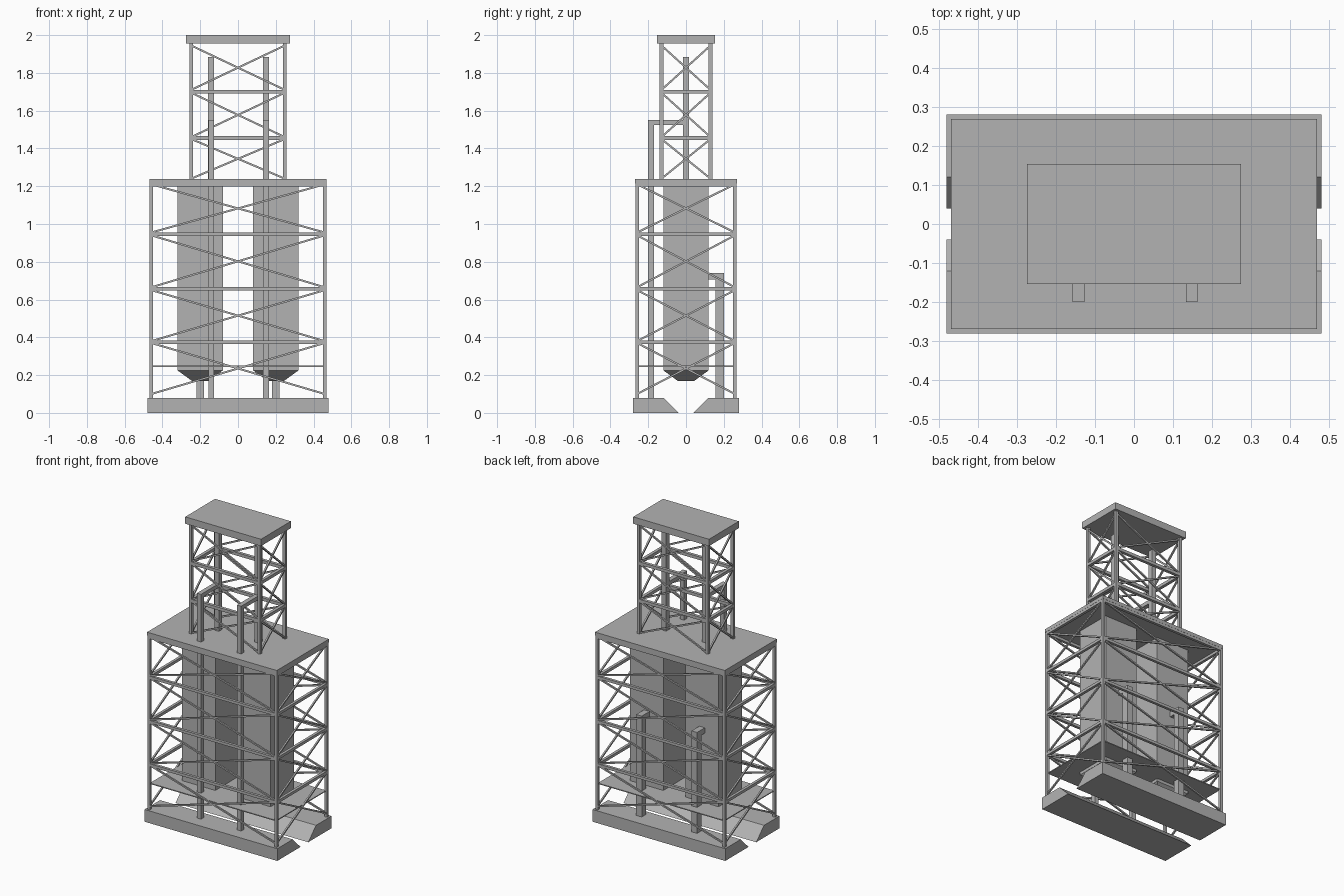
import bpy, bmesh
from mathutils import Vector

cube = bpy.data.objects.get("Cube")
if cube:
    bpy.data.objects.remove(cube, do_unlink=True)

grey = bpy.data.materials.new("plain grey")
grey.use_nodes = True
colour = (0.45, 0.45, 0.45, 1)
grey.diffuse_color = colour
grey.node_tree.nodes["Principled BSDF"].inputs["Base Color"].default_value = colour


def finish(name, bm):
    bmesh.ops.recalc_face_normals(bm, faces=bm.faces)
    mesh = bpy.data.meshes.new(name)
    bm.to_mesh(mesh)
    bm.free()
    mesh.materials.append(grey)
    obj = bpy.data.objects.new(name, mesh)
    bpy.context.scene.collection.objects.link(obj)
    return obj


def add_box(bm, lo, hi):
    lo, hi = Vector(lo), Vector(hi)
    verts = bmesh.ops.create_cube(bm, size=1)["verts"]
    bmesh.ops.scale(bm, vec=hi - lo, verts=verts)
    bmesh.ops.translate(bm, vec=(lo + hi) / 2, verts=verts)
    return verts


def add_bar(bm, start, end, width):
    """Square bar between two points."""
    start, end = Vector(start), Vector(end)
    axis = end - start
    verts = bmesh.ops.create_cube(bm, size=1)["verts"]
    bmesh.ops.scale(bm, vec=(width, width, axis.length), verts=verts)
    bmesh.ops.rotate(bm, matrix=axis.to_track_quat("Z", "Y").to_matrix(), verts=verts)
    bmesh.ops.translate(bm, vec=(start + end) / 2, verts=verts)


def box(name, lo, hi):
    bm = bmesh.new()
    add_box(bm, lo, hi)
    return finish(name, bm)


def frame(name, hx, hy, bottom, top, levels, cells, width, brace):
    """Four posts, with rings of beams and crossed braces on every side."""
    corners = [(-hx, -hy), (hx, -hy), (hx, hy), (-hx, hy)]
    posts, beams, braces = bmesh.new(), bmesh.new(), bmesh.new()
    for i, a in enumerate(corners):
        b = corners[(i + 1) % 4]
        add_bar(posts, (*a, bottom), (*a, top), width)
        for z in levels:
            add_bar(beams, (*a, z), (*b, z), width)
        for low, high in cells:
            add_bar(braces, (*a, low), (*b, high), brace)
            add_bar(braces, (*a, high), (*b, low), brace)
    finish(name + "_posts", posts)
    finish(name + "_beams", beams)
    finish(name + "_braces", braces)


# Two foundation beams, sloping down towards the middle
for name, side in (("front_base", -1), ("back_base", 1)):
    bm = bmesh.new()
    profile = [(0.28, 0), (0.04, 0), (0.12, 0.08), (0.28, 0.08)]
    face = bm.faces.new([bm.verts.new((-0.48, side * y, z)) for y, z in profile])
    ext = bmesh.ops.extrude_face_region(bm, geom=[face])["geom"]
    bmesh.ops.translate(bm, vec=(0.96, 0, 0),
                        verts=[v for v in ext if isinstance(v, bmesh.types.BMVert)])
    finish(name, bm)

# Lower frame with its floor and deck
frame("lower_frame", 0.459, 0.259, 0.08, 1.22, (0.373, 0.657, 0.946, 1.207),
      ((0.10, 0.37), (0.38, 0.65), (0.665, 0.94), (0.955, 1.21)), 0.018, 0.01)
box("lower_floor", (-0.457, -0.257, 0.244), (0.457, 0.257, 0.25))
box("deck", (-0.469, -0.269, 1.215), (0.469, 0.269, 1.238))

# Upper tower and its cap
frame("tower", 0.248, 0.13, 1.23, 1.96, (1.455, 1.70),
      ((1.24, 1.45), (1.46, 1.695), (1.71, 1.945)), 0.02, 0.01)
box("tower_cap", (-0.274, -0.154, 1.955), (0.274, 0.154, 2.0))

for label, side in (("right", -1), ("left", 1)):
    # Square tank with a tapered hopper beneath
    x = side * 0.2
    bm = bmesh.new()
    add_box(bm, (x - 0.12, -0.12, 0.225), (x + 0.12, 0.12, 1.22))
    floor = min(bm.faces, key=lambda f: f.calc_center_median().z)
    ext = bmesh.ops.extrude_face_region(bm, geom=[floor])["geom"]
    bmesh.ops.delete(bm, geom=[floor], context="FACES_ONLY")
    for v in [g for g in ext if isinstance(g, bmesh.types.BMVert)]:
        v.co = (x + (v.co.x - x) * 0.37, v.co.y * 0.37, 0.17)
    finish(label + "_tank", bm)

    # Rear pipe, bent into the tank
    bm = bmesh.new()
    add_box(bm, (x - 0.02, 0.156, 0.07), (x + 0.02, 0.2, 0.74))
    add_box(bm, (x - 0.02, 0.11, 0.705), (x + 0.02, 0.158, 0.74))
    finish(label + "_rear_pipe", bm)

    # Front pipe, bent across the deck to the stack in the tower
    p = side * 0.145 + 0.003
    bm = bmesh.new()
    add_box(bm, (p - 0.015, -0.2, 0.07), (p + 0.015, -0.17, 1.55))
    add_box(bm, (p - 0.015, -0.172, 1.525), (p + 0.015, -0.01, 1.55))
    finish(label + "_front_pipe", bm)
    box(label + "_stack", (p - 0.016, -0.017, 1.23), (p + 0.016, 0.017, 1.885))
